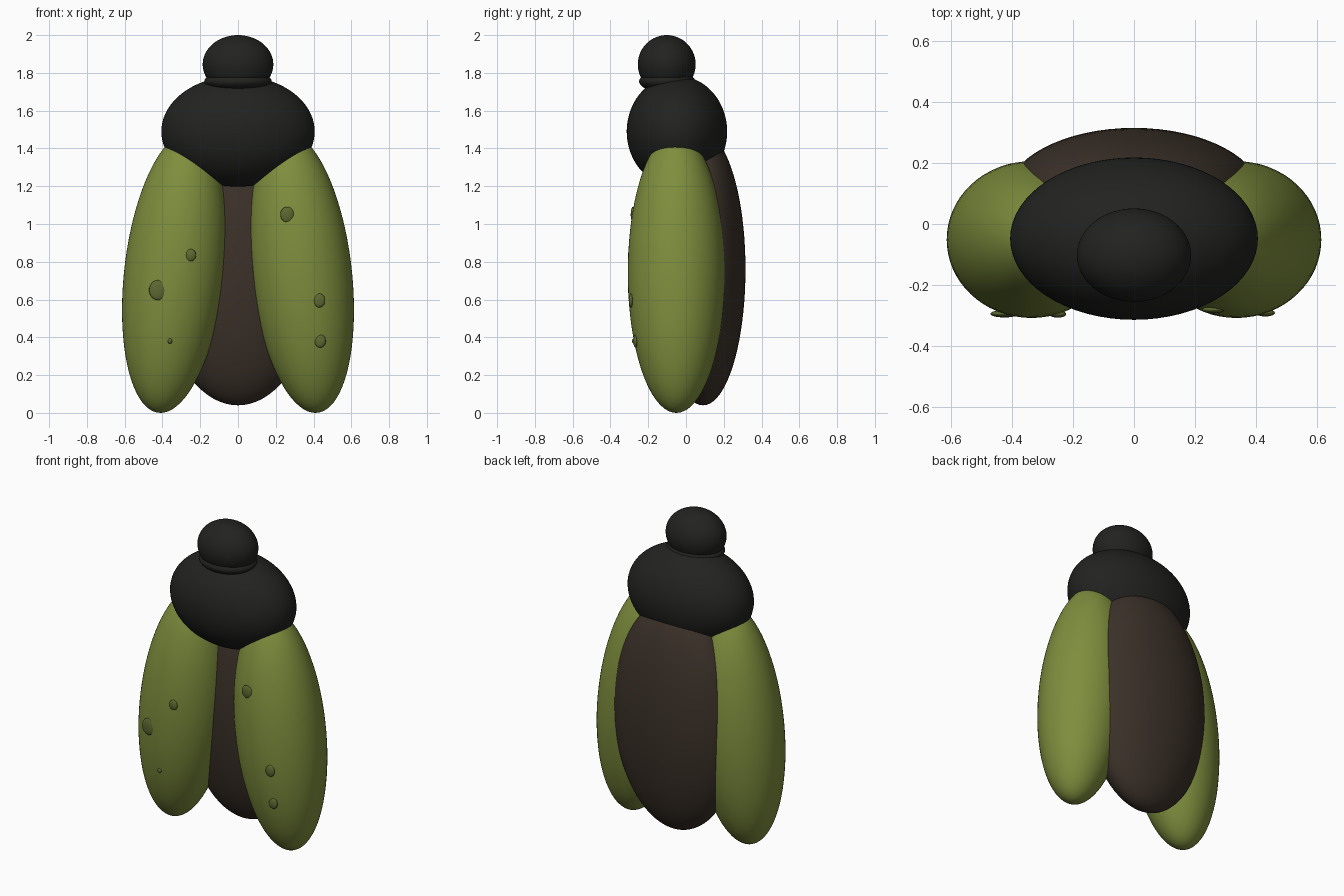
import bpy, math
from mathutils import Matrix

if "Cube" in bpy.data.objects:
    bpy.data.objects.remove(bpy.data.objects["Cube"])


def material(name, rgb):
    m = bpy.data.materials.new(name)
    m.diffuse_color = (*rgb, 1)
    m.use_nodes = True
    m.node_tree.nodes["Principled BSDF"].inputs["Base Color"].default_value = m.diffuse_color
    return m


BLACK = material("black_shell", (0.016, 0.016, 0.015))
GREEN = material("green_wing", (0.21, 0.27, 0.047))
BROWN = material("brown_abdomen", (0.044, 0.031, 0.022))
DARK = material("dark_green_spot", (0.11, 0.14, 0.03))


def ellipsoid(name, centre, radii, mat, lean=0.0, segs=64, rings=40):
    """Smooth ellipsoid; lean shifts x by lean * z."""
    bpy.ops.mesh.primitive_uv_sphere_add(segments=segs, ring_count=rings, radius=1)
    o = bpy.context.object
    o.name = name
    shear = Matrix.Identity(4)
    shear[0][2] = lean
    o.data.transform(shear @ Matrix.Diagonal((*radii, 1)))
    o.location = centre
    o.data.materials.append(mat)
    bpy.ops.object.shade_smooth()
    return o


# Head, neck and thorax
ellipsoid("head", (0, -0.102, 1.845), (0.187, 0.153, 0.155), BLACK)
ellipsoid("neck", (0, -0.1, 1.755), (0.178, 0.148, 0.06), BLACK)
ellipsoid("thorax", (0, -0.048, 1.49), (0.406, 0.266, 0.295), BLACK)

# Abdomen behind the wings
ellipsoid("abdomen", (0, 0.09, 0.76), (0.42, 0.225, 0.72), BROWN)

# Wing cases, splayed outwards at the bottom
CX, CY, CZ = 0.336, -0.051, 0.742
RX, RY, RZ = 0.268, 0.257, 0.742
LEAN = -0.1
for label, s in (("right", 1), ("left", -1)):
    ellipsoid(label + "_wing_case", (s * CX, CY, CZ), (RX, RY, RZ), GREEN, LEAN * s)

# Small raised spots on the front of the wing cases
spots = [(0.26, 1.05, 0.036), (0.43, 0.595, 0.032), (0.435, 0.38, 0.03),
         (-0.25, 0.835, 0.028), (-0.425, 0.65, 0.046), (-0.36, 0.38, 0.012)]
for i, (x, z, r) in enumerate(spots):
    u = (abs(x) - CX - LEAN * (z - CZ)) / RX
    v = (z - CZ) / RZ
    y = CY - RY * math.sqrt(max(0, 1 - u * u - v * v))
    ellipsoid(f"wing_spot_{i + 1}", (x, y, z), (r, 0.012, r * 1.15), DARK, 0, 20, 12)
